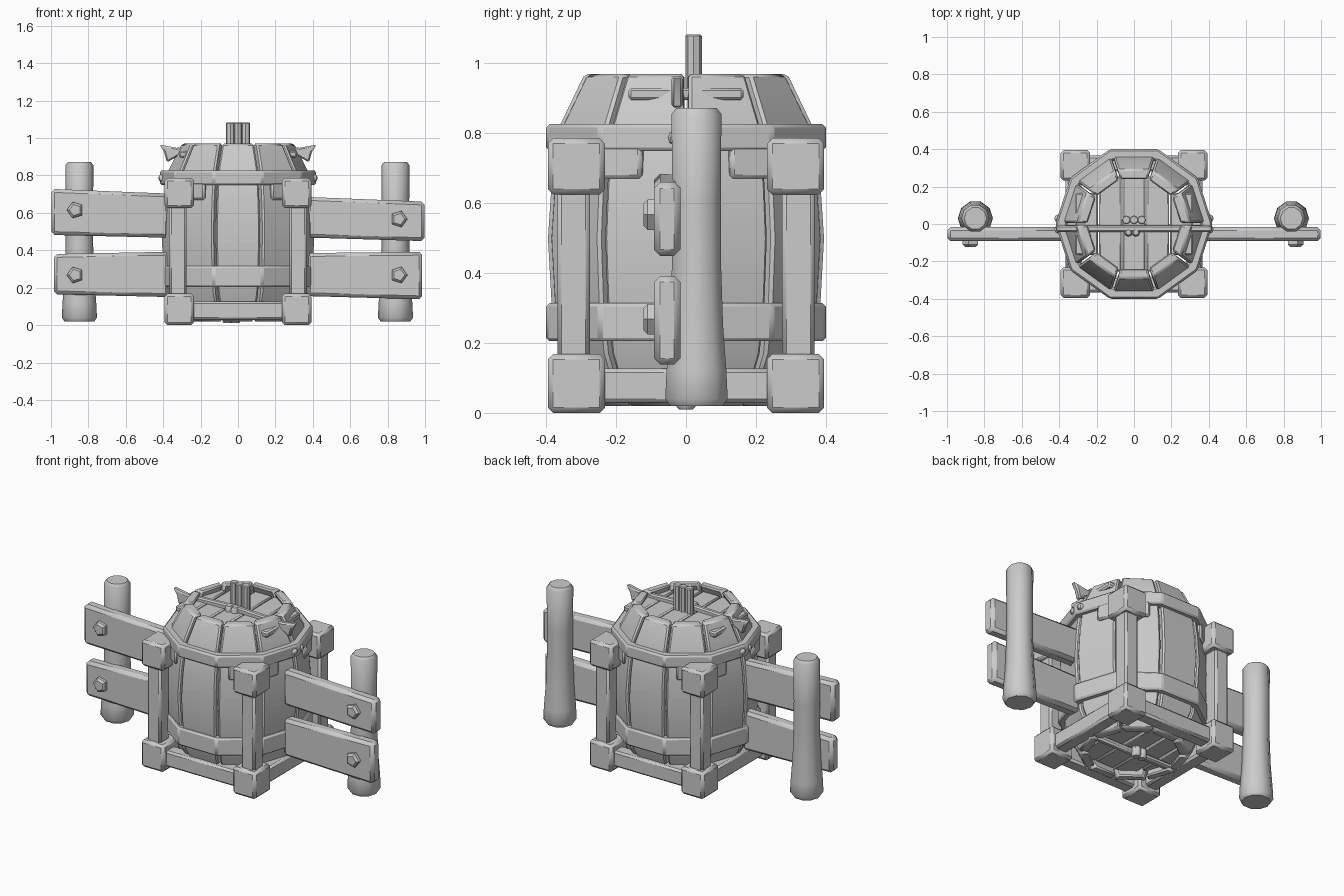
import bpy, bmesh
from math import sin, cos, tan, radians, pi
from mathutils import Vector

if "Cube" in bpy.data.objects:
    bpy.data.objects.remove(bpy.data.objects["Cube"])


def loft(name, rings, closed=False, bevel=0.0, smooth=30):
    """Skin a list of cross-sections; cap the ends unless closed."""
    bm = bmesh.new()
    vr = [[bm.verts.new(p) for p in r] for r in rings]
    n = len(vr[0])
    for i in range(len(vr) - (0 if closed else 1)):
        a, b = vr[i], vr[(i + 1) % len(vr)]
        for j in range(n):
            k = (j + 1) % n
            bm.faces.new((a[j], a[k], b[k], b[j]))
    if not closed:
        bm.faces.new(vr[0])
        bm.faces.new(vr[-1])
    bmesh.ops.recalc_face_normals(bm, faces=bm.faces)
    me = bpy.data.meshes.new(name)
    bm.to_mesh(me)
    bm.free()
    me.polygons.foreach_set("use_smooth", [True] * len(me.polygons))
    me.set_sharp_from_angle(angle=radians(smooth))
    ob = bpy.data.objects.new(name, me)
    bpy.context.collection.objects.link(ob)
    if bevel:
        m = ob.modifiers.new("Bevel", 'BEVEL')
        m.width = bevel
        m.segments = 1
        m.limit_method = 'ANGLE'
        m.angle_limit = radians(32)
    return ob


def box(name, x0, x1, y0, y1, z0, z1, bevel=0.015):
    x0, x1 = sorted((x0, x1))
    y0, y1 = sorted((y0, y1))
    return loft(name, [[(x0, y0, z), (x1, y0, z), (x1, y1, z), (x0, y1, z)]
                       for z in (z0, z1)], bevel=bevel)


def column(name, x, y, prof, sides, bevel=0.0, smooth=40):
    """Vertical lathe from (radius, z) pairs."""
    return loft(name, [[(x + r * cos(2 * pi * i / sides), y + r * sin(2 * pi * i / sides), z)
                        for i in range(sides)] for r, z in prof], bevel=bevel, smooth=smooth)


def hoop(name, angles, a_out, a_in, z0, z1, closed=False):
    """Ten-sided iron band; a_out and a_in are distances to the flats."""
    rings = []
    for t in angles:
        k = 1 / cos(radians(t % 36 - 18))
        c, s = cos(radians(t)) * k, sin(radians(t)) * k
        rings.append([(a_out * c, a_out * s, z0), (a_out * c, a_out * s, z1),
                      (a_in * c, a_in * s, z1), (a_in * c, a_in * s, z0)])
    return loft(name, rings, closed, bevel=0.01)


# barrel staves
PROFILE = [(.29, .02), (.362, .17), (.385, .32), (.395, .5), (.385, .65), (.362, .82), (.29, .97)]
for i in range(10):
    t = radians(18 + 36 * i)
    u, w = Vector((cos(t), sin(t), 0)), Vector((-sin(t), cos(t), 0))
    rings = []
    for r, z in PROFILE:
        ri = r - .055
        ho, hi = r * tan(pi / 10) - .008, ri * tan(pi / 10) - .004
        rings.append([u * r + w * ho + Vector((0, 0, z)), u * r - w * ho + Vector((0, 0, z)),
                      u * ri - w * hi + Vector((0, 0, z)), u * ri + w * hi + Vector((0, 0, z))])
    loft(f"barrel_stave_{i}", rings, bevel=.01)

# hoops, with short strap pieces under the upper one near each corner
full = [36 * i for i in range(10)]
hoop("upper_hoop", full, .4, .34, .75, .826, True)
hoop("lower_hoop", full, .4, .35, .205, .315, True)
for name, base, sgn in (("a", 0, 1), ("b", 180, -1), ("c", 180, 1), ("d", 360, -1)):
    hoop("strap_" + name, [base + sgn * q for q in (19, 36, 63)], .396, .36, .67, .765)

# barrel head planks, top and bottom
for label, z in (("lid", .895), ("base", .065)):
    for i in range(5):
        x = -.254 + .127 * i
        h = .255 - .09 * (abs(i - 2) == 2)
        box(f"{label}_plank_{i}", x - .061, x + .061, -h, h, z, z + .035, .008)

# cage frame: corner blocks, posts, bottom rails
for sx in (-1, 1):
    for sy in (-1, 1):
        box("lower_corner_block", sx * .235, sx * .392, sy * .232, sy * .395, 0, .168)
        box("upper_corner_block", sx * .235, sx * .392, sy * .232, sy * .395, .625, .786)
        box("cage_post", sx * .275, sx * .368, sy * .275, sy * .368, .15, .64, .012)
    box("side_rail", sx * .28, sx * .365, -.25, .25, .028, .127, .012)
    box("front_back_rail", -.25, .25, sx * .28, sx * .365, .028, .127, .012)


# fence planks and bolts
def plank(name, x0, x1, za, zb):
    loft(name, [[(x, -.092, z0), (x, -.016, z0), (x, -.016, z1), (x, -.092, z1)]
                for x, (z0, z1) in ((x0, za), (x1, zb))], bevel=.018)


def bolt(x, z):
    loft("plank_bolt", [[(x + r * cos(radians(180 + 72 * i)) * (1 if x < 0 else -1), y,
                          z + r * sin(radians(180 + 72 * i))) for i in range(5)]
                        for r, y in ((.046, -.08), (.046, -.11), (.032, -.122))], smooth=20)


plank("left_upper_plank", -.998, -.37, (.482, .728), (.467, .703))
plank("left_lower_plank", -.985, -.37, (.165, .38), (.15, .392))
plank("right_upper_plank", .37, .998, (.468, .685), (.449, .66))
plank("right_lower_plank", .37, .985, (.155, .385), (.138, .392))
for x, z in ((-.87, .615), (-.87, .268), (.86, .567), (.86, .268)):
    bolt(x, z)

# round fence posts
for name, x in (("left_fence_post", -.848), ("right_fence_post", .842)):
    column(name, x, .03, [(.08, .02), (.094, .04), (.09, .12), (.08, .25), (.074, .42),
                          (.073, .6), (.075, .855), (.06, .873)], 10)

# pointed crossbar over the lid
outline = [(-.42, .965), (-.33, .948), (0, .962), (.33, .948), (.42, .965), (.395, .925),
           (.38, .87), (.3, .915), (0, .925), (-.3, .915), (-.38, .87), (-.395, .925)]
loft("top_crossbar", [[(x, y, z) for x, z in outline] for y in (-.042, -.008)], bevel=.008)
# crossbar and knot underneath
box("bottom_crossbar", -.27, .27, -.042, -.004, .03, .065, .01)
for x in (-.055, -.015):
    column("bottom_knot", x, 0, [(.02, .01), (.027, .018), (.027, .07)], 8)

# bundle of three fuse cords
for x in (-.041, 0, .041):
    column("fuse_cord", x, .022, [(.024, .9), (.024, 1.078), (.019, 1.083)], 8)
for x in (-.03, .01):
    column("fuse_knot", x, -.045, [(.02, .91), (.022, .95), (.014, .962)], 8)

# hoop rivets
for sx in (-1, 1):
    for y in (-.03, .03):
        column("hoop_rivet", sx * .405, y, [(.006, .766), (.017, .773), (.021, .787),
                                            (.017, .8), (.006, .807)], 8)
